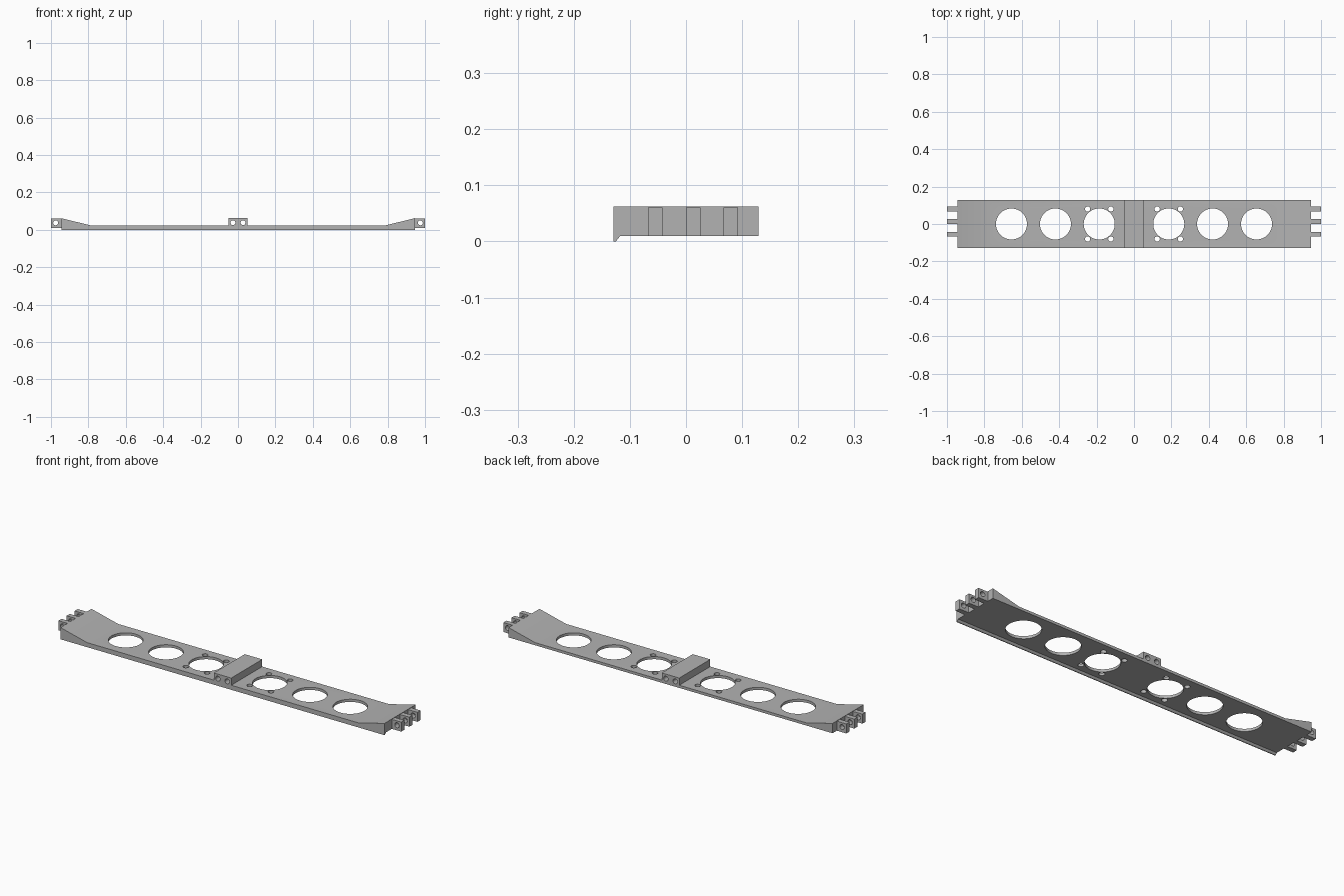
import bpy, bmesh, math
from mathutils import Matrix, Vector

if "Cube" in bpy.data.objects:
    bpy.data.objects.remove(bpy.data.objects["Cube"], do_unlink=True)

HALF_W = 0.129   # half depth of the bar
END = 0.945      # half length of the bar without lugs
BOTTOM, PLATE_TOP, TOP = 0.01, 0.024, 0.062

grey = bpy.data.materials.new("plain grey")
grey.use_nodes = True
COLOUR = (0.45, 0.45, 0.45, 1)
grey.diffuse_color = COLOUR
grey.node_tree.nodes["Principled BSDF"].inputs["Base Color"].default_value = COLOUR


def finish(name, bm):
    bmesh.ops.recalc_face_normals(bm, faces=bm.faces)
    mesh = bpy.data.meshes.new(name)
    bm.to_mesh(mesh)
    bm.free()
    mesh.materials.append(grey)
    obj = bpy.data.objects.new(name, mesh)
    bpy.context.collection.objects.link(obj)
    return obj


def prism(name, points, sweep):
    """Extrude a closed outline along a vector."""
    bm = bmesh.new()
    face = bm.faces.new([bm.verts.new(p) for p in points])
    new = bmesh.ops.extrude_face_region(bm, geom=[face])["geom"]
    verts = [v for v in new if isinstance(v, bmesh.types.BMVert)]
    bmesh.ops.translate(bm, verts=verts, vec=Vector(sweep))
    return finish(name, bm)


def box(name, x0, x1, y0, y1, z0, z1):
    outline = [(x0, y0, z0), (x1, y0, z0), (x1, y0, z1), (x0, y0, z1)]
    return prism(name, outline, (0, y1 - y0, 0))


def drill(obj, holes, depth, along_y=False):
    """Cut round holes, each given as centre and radius, then smooth their walls."""
    bm = bmesh.new()
    turn = Matrix.Rotation(math.pi / 2, 4, 'X') if along_y else Matrix()
    for centre, radius in holes:
        bmesh.ops.create_cone(bm, cap_ends=True, segments=48, radius1=radius,
                              radius2=radius, depth=depth,
                              matrix=Matrix.Translation(centre) @ turn)
    cutter = finish("hole_cutter", bm)
    cutter.hide_render = True
    mod = obj.modifiers.new("holes", 'BOOLEAN')
    mod.operation = 'DIFFERENCE'
    mod.solver = 'EXACT'
    mod.object = cutter
    bpy.ops.object.select_all(action='DESELECT')
    bpy.context.view_layer.objects.active = obj
    obj.select_set(True)
    bpy.ops.object.modifier_apply(modifier=mod.name)
    bpy.data.objects.remove(cutter, do_unlink=True)
    bpy.ops.object.shade_smooth_by_angle(angle=math.radians(30))


# Long plate with a ramp rising to each end
half = [(END, BOTTOM), (END, TOP), (0.79, PLATE_TOP)]
outline = half + [(-x, z) for x, z in reversed(half)]
plate = prism("plate", [(x, -HALF_W, z) for x, z in outline], (0, 2 * HALF_W, 0))

# Large openings, and four screw holes around each of the inner two
holes = []
for side in (-1, 1):
    for x in (0.186, 0.42, 0.655):
        holes.append(((side * x, 0, 0.02), 0.083))
    for dx in (-0.062, 0.062):
        for y in (-0.08, 0.08):
            holes.append(((side * 0.186 + dx, y, 0.02), 0.014))
drill(plate, holes, 0.1)

# Chamfered lip under the front edge
lip = [(-HALF_W, 0), (-0.125, 0), (-0.117, BOTTOM), (-HALF_W, BOTTOM)]
prism("front_lip", [(-END, y, z) for y, z in lip], (2 * END, 0, 0))

# Raised block across the middle with two bores
block = box("centre_block", -0.051, 0.051, -HALF_W, HALF_W, PLATE_TOP - 0.004, TOP)
drill(block, [((x, 0, 0.038), 0.013) for x in (-0.027, 0.027)], 0.4, True)

# Three hinge lugs at each end, with a pin hole
for side, label in ((-1, "right"), (1, "left")):
    for i, y in enumerate((-0.068, 0.0, 0.067)):
        x0, x1 = sorted((side * END, side))
        lug = box(f"{label}_lug_{i + 1}", x0, x1, y, y + 0.026, BOTTOM, 0.06)
        drill(lug, [((side * 0.975, y + 0.013, 0.037), 0.013)], 0.1, True)
